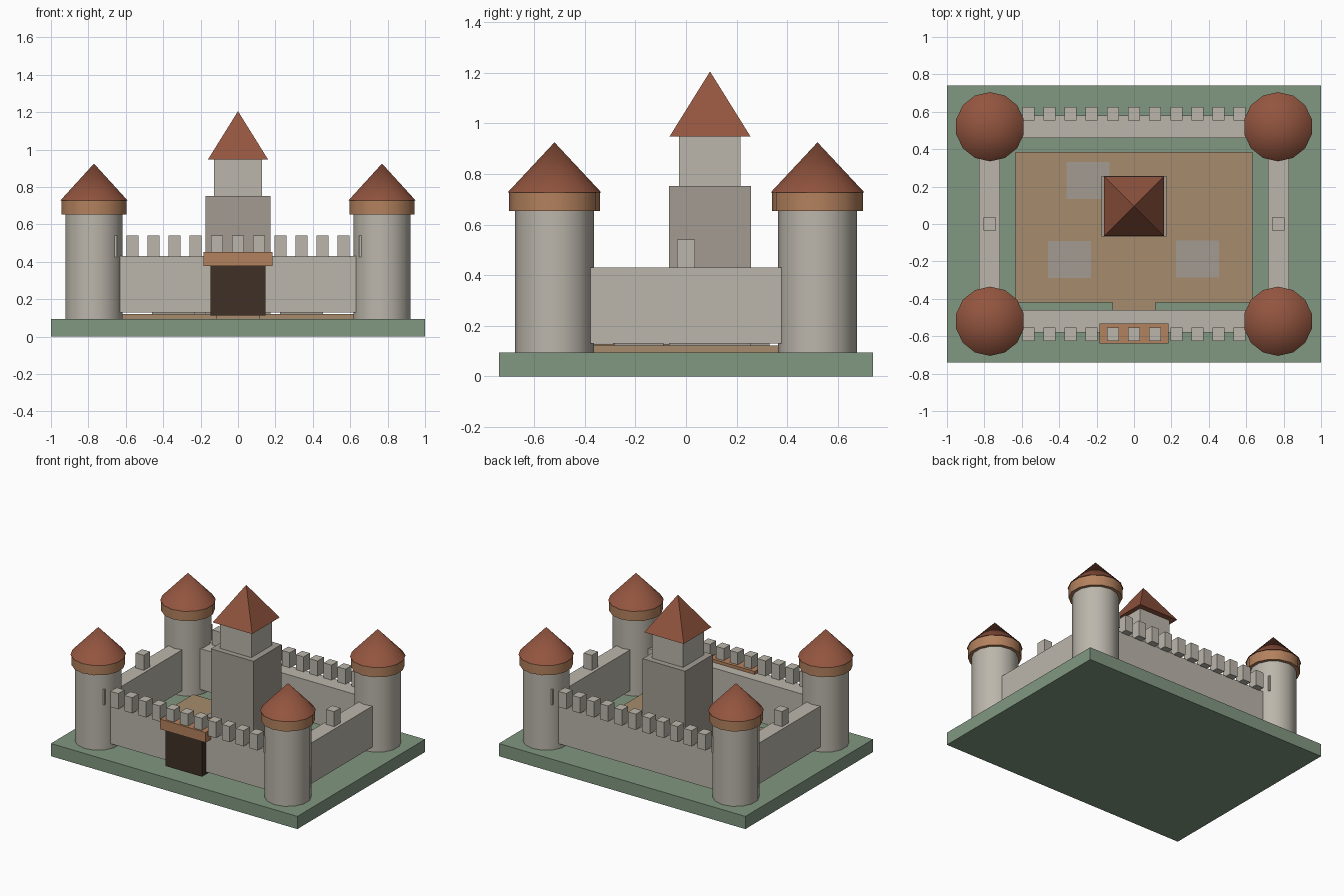
import bpy
import math

if "Cube" in bpy.data.objects:
    bpy.data.objects.remove(bpy.data.objects["Cube"])


def material(name, r, g, b):
    m = bpy.data.materials.new(name)
    m.diffuse_color = (r, g, b, 1)
    m.use_nodes = True
    m.node_tree.nodes["Principled BSDF"].inputs["Base Color"].default_value = m.diffuse_color
    return m


GRASS = material("grass", 0.22, 0.31, 0.22)
STONE = material("pale_stone", 0.50, 0.47, 0.41)
DARK_STONE = material("dark_stone", 0.36, 0.33, 0.29)
TILE = material("roof_tile", 0.29, 0.09, 0.05)
TIMBER = material("timber", 0.45, 0.22, 0.11)
DIRT = material("dirt", 0.38, 0.26, 0.15)
DOOR = material("door_wood", 0.05, 0.03, 0.02)


def box(name, x0, x1, y0, y1, z0, z1, mat):
    bpy.ops.mesh.primitive_cube_add(
        size=1, location=((x0 + x1) / 2, (y0 + y1) / 2, (z0 + z1) / 2))
    o = bpy.context.object
    o.name = name
    o.scale = (x1 - x0, y1 - y0, z1 - z0)
    bpy.ops.object.transform_apply(location=False, rotation=False, scale=True)
    o.data.materials.append(mat)
    return o


def drum(name, x, y, r0, r1, z0, z1, mat, sides=14):
    bpy.ops.mesh.primitive_cone_add(
        vertices=sides, radius1=r0, radius2=r1, depth=z1 - z0,
        location=(x, y, (z0 + z1) / 2))
    o = bpy.context.object
    o.name = name
    o.data.materials.append(mat)
    bpy.ops.object.shade_smooth_by_angle(angle=math.radians(30))
    return o


# ground and courtyard
box("ground_base", -1, 1, -0.74, 0.74, 0, 0.093, GRASS)
box("courtyard", -0.633, 0.633, -0.42, 0.385, 0.09, 0.122, DIRT)
box("gate_path", -0.115, 0.115, -0.55, -0.04, 0.09, 0.127, DIRT)
for x, y in ((-0.246, 0.233), (-0.345, -0.19), (0.34, -0.187)):
    box("paving_slab", x - 0.115, x + 0.115, y - 0.098, y + 0.098, 0.10, 0.13, DARK_STONE)

# corner towers
for sx in (-1, 1):
    for sy in (-1, 1):
        x, y = sx * 0.77, sy * 0.52
        drum("tower", x, y, 0.156, 0.156, 0.09, 0.655, STONE)
        drum("tower_collar", x, y, 0.179, 0.179, 0.653, 0.727, TIMBER)
        drum("tower_roof", x, y, 0.185, 0, 0.727, 0.925, TILE)

# curtain walls and battlements
for s in (-1, 1):
    y, x = s * 0.52, s * 0.772
    box("long_wall", -0.68, 0.68, y - 0.06, y + 0.06, 0.13, 0.43, STONE)
    box("side_wall", x - 0.056, x + 0.056, -0.42, 0.42, 0.13, 0.43, STONE)
    box("side_merlon", x - 0.033, x + 0.033, -0.036, 0.036, 0.425, 0.54, STONE)
    for i in range(-6, 7):
        mx, my = i * 0.113, s * 0.59
        box("merlon", mx - 0.032, mx + 0.032, my - 0.036, my + 0.036, 0.425, 0.54, STONE)

# gate
box("gate_door", -0.148, 0.148, -0.628, -0.54, 0.113, 0.38, DOOR)
box("gate_lintel", -0.185, 0.185, -0.64, -0.532, 0.378, 0.452, TIMBER)

# keep
box("keep_lower", -0.173, 0.173, -0.067, 0.257, 0.10, 0.752, DARK_STONE)
box("keep_upper", -0.127, 0.127, -0.027, 0.215, 0.75, 0.95, STONE)
roof = drum("keep_roof", 0, 0.095, 0.16 * math.sqrt(2), 0, 0.948, 1.205, TILE, 4)
roof.rotation_euler.z = math.pi / 4
